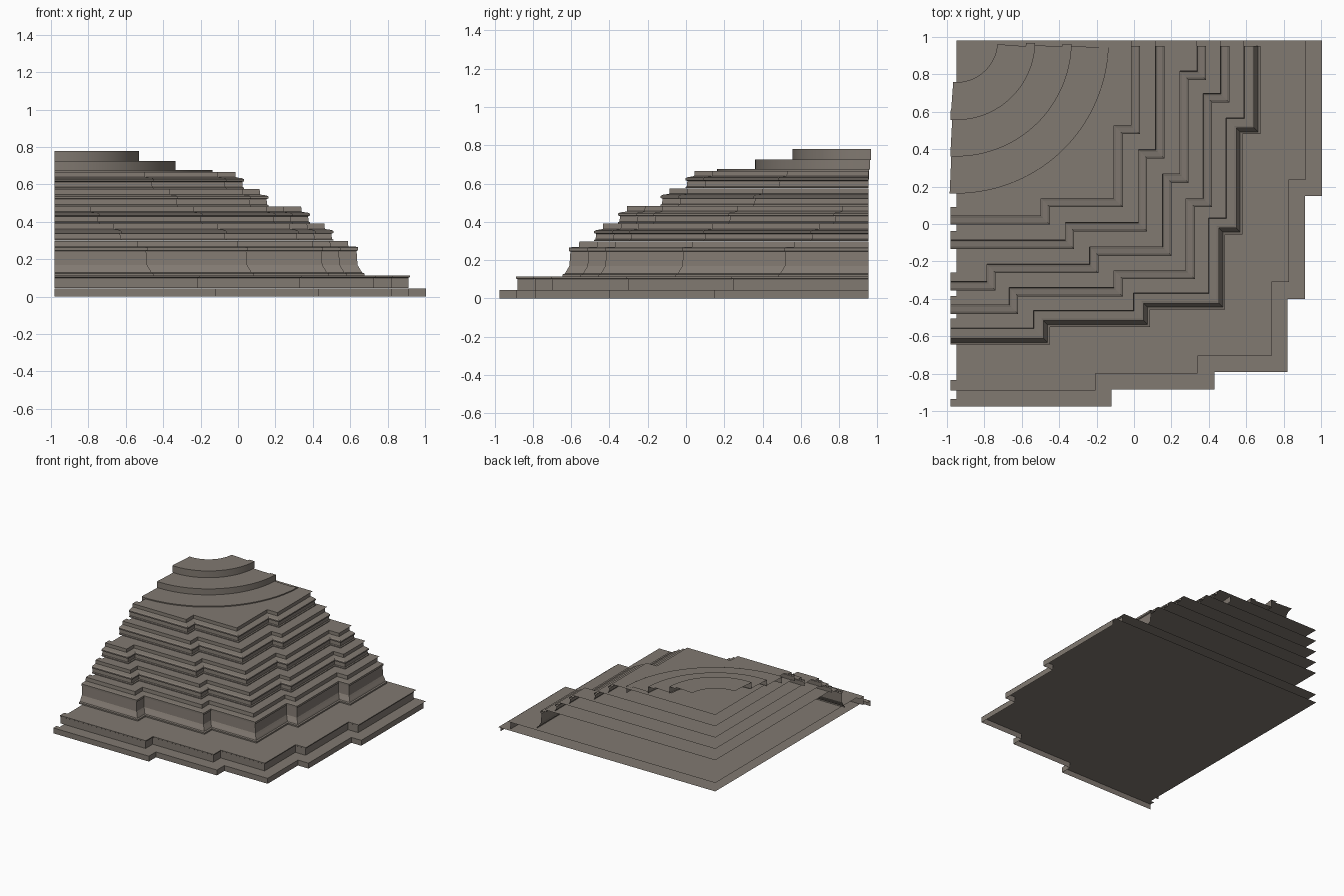
import bpy, bmesh, math

if "Cube" in bpy.data.objects:
    bpy.data.objects.remove(bpy.data.objects["Cube"])

stone = bpy.data.materials.new("weathered grey stone")
stone.diffuse_color = (0.22, 0.192, 0.165, 1)
stone.use_nodes = True
stone.node_tree.nodes["Principled BSDF"].inputs["Base Color"].default_value = stone.diffuse_color

LEFT, BACK = -0.95, 0.98       # open cut sides: edges of the terrace floors
STUB, WALL_END = -0.98, 0.953  # walls overshoot on the left, stop short at the back
MIRROR = 0.03                  # plan symmetry: (x, y) <-> (MIRROR - y, MIRROR - x)


def finish(name, bm, smooth=False):
    mesh = bpy.data.meshes.new(name)
    bm.normal_update()
    bm.to_mesh(mesh)
    bm.free()
    mesh.materials.append(stone)
    for p in mesh.polygons:
        p.use_smooth = smooth
    ob = bpy.data.objects.new(name, mesh)
    bpy.context.collection.objects.link(ob)


def outline(steps, d, left, back):
    """Stepped plan line from the left cut to the back cut, moved inward by d.
    steps = (corner x, front y) for the front half; the other half is mirrored."""
    pts = [(left, steps[0][1])]
    for i, (x, y) in enumerate(steps):
        pts.append((x, y))
        if i + 1 < len(steps):
            pts.append((x, steps[i + 1][1]))
    pts[-1] = (MIRROR - steps[-1][1], steps[-1][1])       # corner on the diagonal
    pts += [(MIRROR - y, MIRROR - x) for x, y in reversed(pts[1:-1])]
    pts.append((MIRROR - steps[0][1], back))
    out = [(x - d, y + d) for x, y in pts]
    out[0] = (left, out[0][1])
    out[-1] = (out[-1][0], back)
    return out


def sheet(name, steps, d, z):
    """Flat terrace floor reaching back to the cut corner."""
    bm = bmesh.new()
    pts = outline(steps, d, LEFT, BACK) + [(LEFT, BACK)]
    bm.faces.new([bm.verts.new((x, y, z)) for x, y in pts])
    finish(name, bm)


def wall(name, steps, profile, z0):
    """Moulded wall: profile of (inset, height) swept along the plan line."""
    bm = bmesh.new()
    rows = [[bm.verts.new((x, y, z0 + h)) for x, y in outline(steps, d, STUB, WALL_END)]
            for d, h in profile]
    for a, b in zip(rows, rows[1:]):
        for i in range(len(a) - 1):
            bm.faces.new((a[i], a[i + 1], b[i + 1], b[i]))
    finish(name, bm)


# Two base platforms, open underneath
lower = [(-0.12, -0.975), (0.43, -0.885), (0.82, -0.79)]
upper = [(-0.207, -0.889), (0.34, -0.798), (0.733, -0.706)]
wall("base_lower_wall", lower, [(0, 0), (0, 0.044), (0.04, 0.044)], 0)
sheet("base_lower_floor", lower, 0, 0.045)
wall("base_upper_wall", upper,
     [(0.008, 0), (0.008, 0.055), (0, 0.06), (0, 0.068), (0.055, 0.068)], 0.045)
sheet("base_upper_floor", upper, 0, 0.114)

# Tall foot of the first gallery
foot = [(0, 0), (0, 0.011), (0.012, 0.015), (0.018, 0.026), (0.028, 0.042),
        (0.036, 0.056), (0.041, 0.13), (0.033, 0.134), (0.033, 0.15),
        (0.045, 0.153), (0.085, 0.155), (0.088, 0.184), (0.14, 0.184)]
first = [(-0.45, -0.645), (0.085, -0.55), (0.487, -0.457)]
wall("gallery_1_wall", first, foot, 0.114)
sheet("gallery_1_floor", first, 0.088, 0.299)

# Four upper galleries sharing one moulding profile
mould = [(0, 0), (0, 0.006), (0.008, 0.01), (0.01, 0.038), (0, 0.042),
         (0, 0.052), (0.012, 0.058), (0.036, 0.061), (0.046, 0.064),
         (0.047, 0.091), (0.095, 0.091)]
galleries = [
    [(-0.62, -0.48), (-0.06, -0.387), (0.325, -0.295)],
    [(-0.74, -0.355), (-0.19, -0.262), (0.20, -0.17)],
    [(-0.32, -0.133), (0.07, -0.04)],
    [(-0.45, -0.003), (-0.06, 0.09)],
]
STEP = 0.0922
for n, steps in enumerate(galleries):
    z0 = 0.299 + STEP * n
    wall(f"gallery_{n + 2}_wall", steps, mould, z0)
    sheet(f"gallery_{n + 2}_floor", steps, 0.047, z0 + STEP)

# Round terraces: ring floor slightly turned, with a curved wall below its rim
CX, CY, SEG = -0.95, 0.978, 32


def arc(bm, r, z, a0, a1):
    return [bm.verts.new((CX + r * math.cos(a), CY + r * math.sin(a), z))
            for a in (math.radians(a0 + (a1 - a0) * i / SEG) for i in range(SEG + 1))]


def strip(name, r0, z0, r1, z1, a0, a1, smooth=False, stub=False):
    bm = bmesh.new()
    a, b = arc(bm, r0, z0, a0, a1), arc(bm, r1, z1, a0, a1)
    if stub:                                   # straight end past the left cut
        a.append(bm.verts.new((STUB, CY - r0, z0)))
        b.append(bm.verts.new((STUB, CY - r1, z1)))
    for i in range(len(a) - 1):
        quad = (a[i], b[i], b[i + 1], a[i + 1])
        bm.faces.new(quad[::-1] if r1 > r0 else quad)
    finish(name, bm, smooth)


for n, (r0, r1, z0, z1, turn) in enumerate([
        (0.61, 0.815, 0.62, 0.676, 2.5),
        (0.41, 0.617, 0.672, 0.725, 3.0),
        (0.22, 0.422, 0.724, 0.78, 4.3)]):
    strip(f"round_terrace_{n + 1}_floor", r0, z1, r1, z1, -turn, -90 - turn)
    strip(f"round_terrace_{n + 1}_wall", r1, z0, r1, z1, -1.5, -90, smooth=True, stub=True)
    strip(f"round_terrace_{n + 1}_lip", r1, z1 - 0.001, r1 - 0.05, z1 - 0.001,
          -1.5, -90, stub=True)
